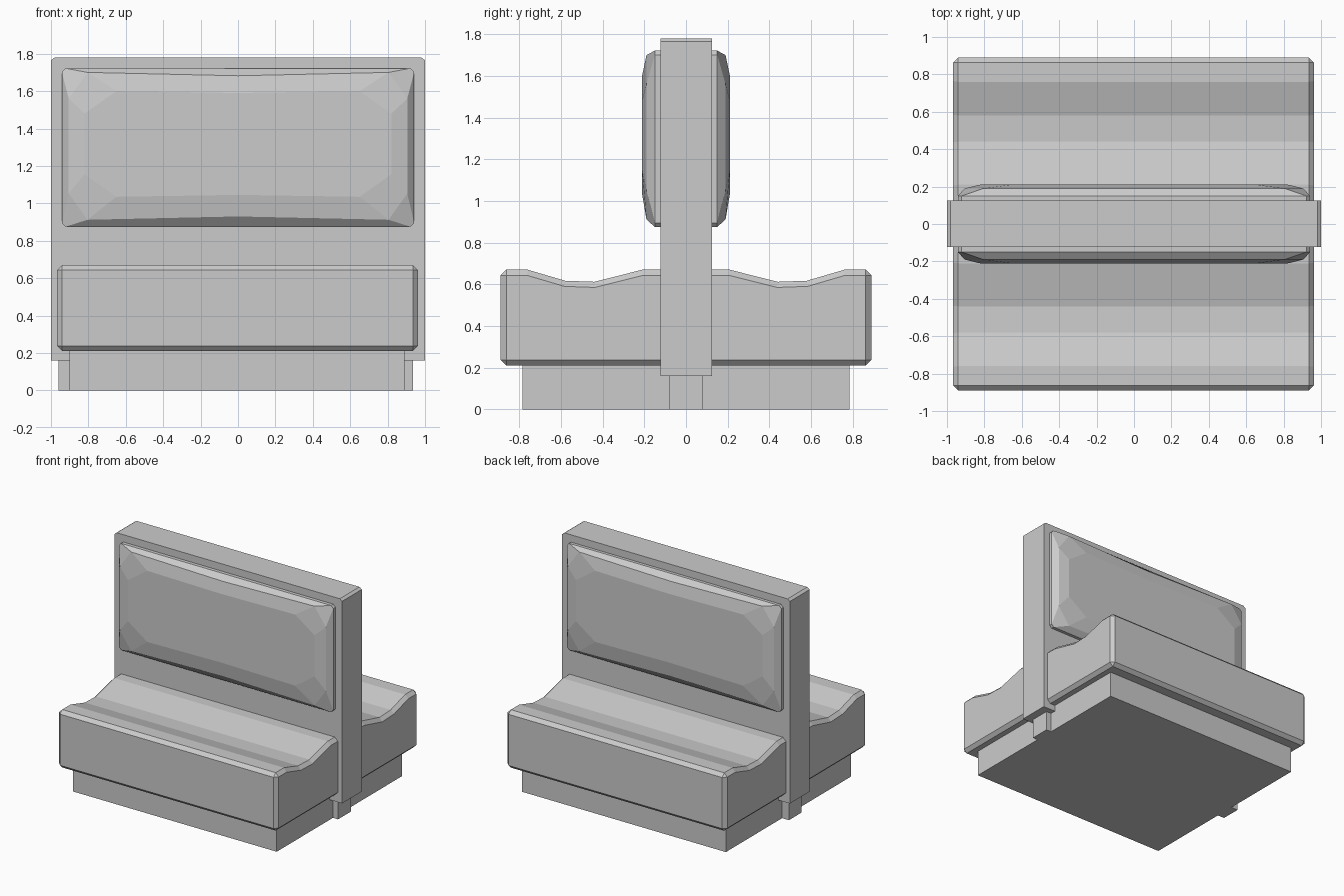
import bpy
import bmesh

cube = bpy.data.objects.get("Cube")
if cube:
    bpy.data.objects.remove(cube, do_unlink=True)

grey = bpy.data.materials.new("plain grey")
grey.use_nodes = True
colour = (0.6, 0.6, 0.6, 1)
grey.diffuse_color = colour
grey.node_tree.nodes["Principled BSDF"].inputs["Base Color"].default_value = colour


def loft(name, rings):
    """Skin a stack of equal-length rings and cap both ends."""
    bm = bmesh.new()
    loops = [[bm.verts.new(p) for p in ring] for ring in rings]
    n = len(loops[0])
    for a, b in zip(loops, loops[1:]):
        for i in range(n):
            j = (i + 1) % n
            bm.faces.new((a[i], a[j], b[j], b[i]))
    bm.faces.new(loops[0])
    bm.faces.new(loops[-1])
    bmesh.ops.recalc_face_normals(bm, faces=bm.faces)
    mesh = bpy.data.meshes.new(name)
    bm.to_mesh(mesh)
    bm.free()
    mesh.materials.append(grey)
    obj = bpy.data.objects.new(name, mesh)
    bpy.context.collection.objects.link(obj)
    return obj


def block(name, x0, x1, y, z0, z1):
    outline = [(x0, -y), (x1, -y), (x1, y), (x0, y)]
    return loft(name, [[(px, py, z) for px, py in outline] for z in (z0, z1)])


# Plinth and the narrow foot under the divider
block("plinth", -0.9, 0.89, 0.785, 0, 0.22)
block("divider_foot", -0.96, 0.935, 0.08, 0, 0.17)

# Upright divider with clipped top corners
panel = [(-1, 0.16), (1, 0.16), (1, 1.765), (0.98, 1.78), (-0.98, 1.78), (-1, 1.765)]
loft("divider_panel", [[(x, y, z) for x, z in panel] for y in (-0.122, 0.125)])

# Double seat with a dipped profile on each side and chamfered edges
half = [(0.89, 0.21), (0.89, 0.67), (0.76, 0.67), (0.58, 0.617), (0.44, 0.612), (0.21, 0.67)]
profile = half + [(-y, z) for y, z in reversed(half)]
seat = loft("double_seat", [[(x, y, z) for y, z in profile] for x in (-0.967, 0.962)])
chamfer = seat.modifiers.new("chamfer", "BEVEL")
chamfer.width = 0.027
chamfer.segments = 1
chamfer.limit_method = "ANGLE"
chamfer.angle_limit = 0.6


def cushion_ring(side, y, w, z0, z1, cut_x, cut_z, sag):
    """Rectangle with clipped corners and slightly sagging long edges."""
    right = [(0, z0 + sag), (w - cut_x, z0), (w, z0 + cut_z),
             (w, z1 - cut_z), (w - cut_x, z1), (0, z1 - sag)]
    pts = right + [(-x, z) for x, z in reversed(right[1:-1])]
    return [(x, side * y, z) for x, z in pts]


# Padded back cushions, one on each face of the divider
for name, side in (("front_back_cushion", -1), ("rear_back_cushion", 1)):
    loft(name, [
        cushion_ring(side, 0.1, 0.942, 0.875, 1.722, 0.02, 0.02, 0),
        cushion_ring(side, 0.15, 0.942, 0.875, 1.722, 0.02, 0.02, 0),
        cushion_ring(side, 0.19, 0.905, 0.912, 1.7, 0.1, 0.14, 0.018),
        cushion_ring(side, 0.211, 0.82, 1.035, 1.6, 0.17, 0.12, 0.01),
    ])
